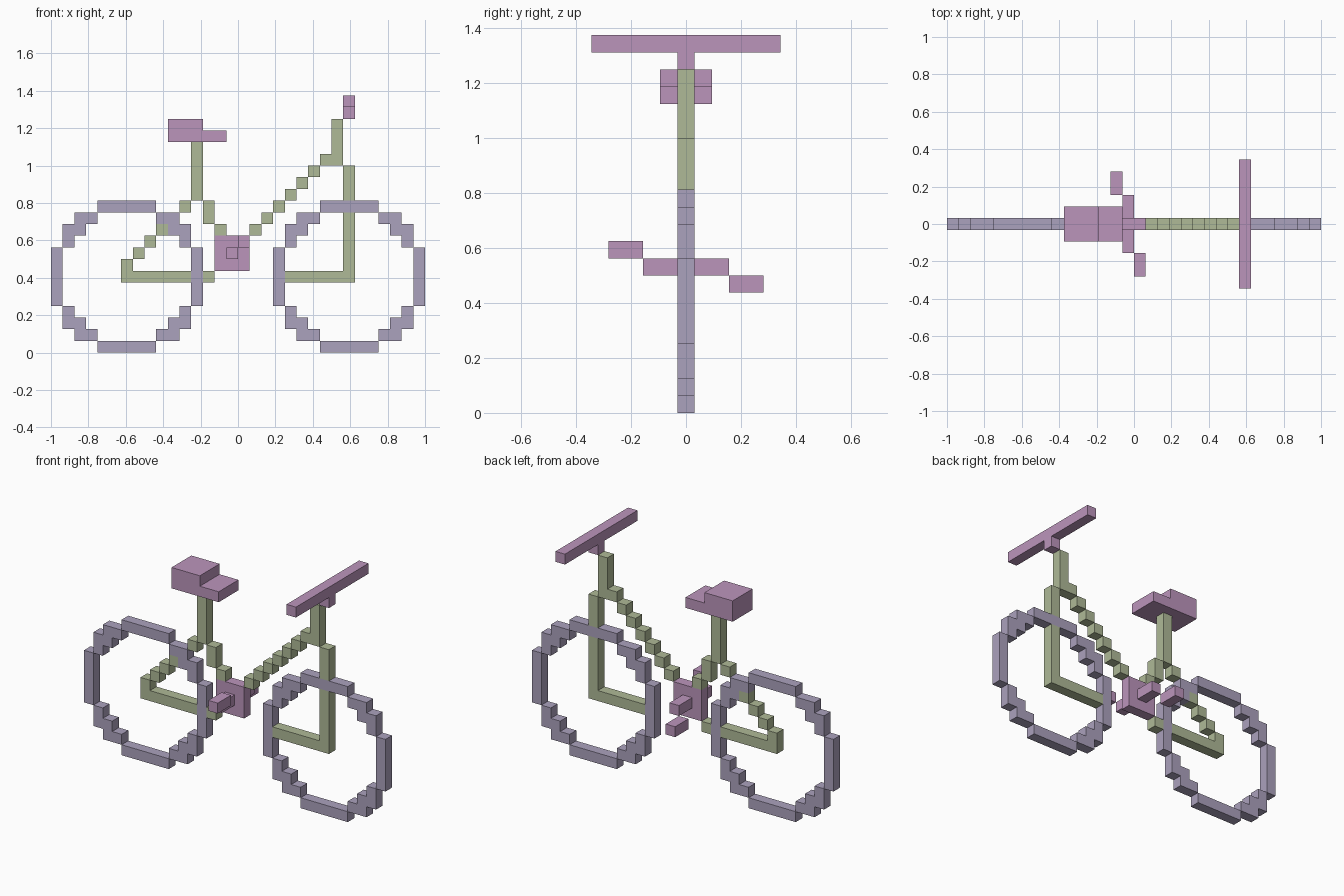
import bpy
import bmesh
from mathutils import Vector

cube = bpy.data.objects.get("Cube")
if cube:
    bpy.data.objects.remove(cube, do_unlink=True)

UNIT = 2 / 32  # edge of one block


def material(name, rgb):
    mat = bpy.data.materials.new(name)
    mat.use_nodes = True
    colour = (*rgb, 1)
    mat.diffuse_color = colour
    mat.node_tree.nodes["Principled BSDF"].inputs["Base Color"].default_value = colour
    return mat


lilac = material("lilac", (0.41, 0.36, 0.51))
sage = material("sage green", (0.43, 0.49, 0.31))
mauve = material("mauve pink", (0.50, 0.30, 0.50))


def block(x0, x1, z0, z1, y0=0, y1=0):
    """All grid cells in an inclusive range; y = 0 is the centre plane."""
    return {(x, y, z) for x in range(x0, x1 + 1)
            for y in range(y0, y1 + 1) for z in range(z0, z1 + 1)}


def stairs(x, z, count, step=1):
    """Diagonal run of single cells."""
    return {(x + i * step, 0, z + i) for i in range(count)}


def wheel(left):
    """Stepped ring: one quarter mirrored both ways."""
    size = 12
    quarter = (block(0, 0, 4, 6) | block(1, 1, 2, 3) | block(2, 2, 1, 2)
               | block(3, 3, 1, 1) | block(4, 6, 0, 0))
    ring = set()
    for x, y, z in quarter:
        for mx in (x, size - x):
            for mz in (z, size - z):
                ring.add((left + mx, y, mz))
    return ring


# Parts in order of priority: where two cross, the earlier one keeps the cell
parts = [
    ("rear_wheel", lilac, wheel(0)),
    ("front_wheel", lilac, wheel(19)),
    ("seat", mauve, block(10, 12, 18, 19, -1, 1) | block(13, 14, 18, 18, -1, 1)),
    ("handlebar", mauve, block(25, 25, 21, 21, -5, 5) | block(25, 25, 20, 20)),
    ("chainring", mauve, block(14, 16, 7, 9)),
    ("crank_axle", mauve, block(15, 15, 8, 8, -2, 2)),
    ("right_pedal", mauve, block(16, 16, 9, 9, -4, -3)),
    ("left_pedal", mauve, block(14, 14, 7, 7, 3, 4)),
    ("seat_tube", sage, block(12, 12, 13, 17) | block(13, 13, 11, 12)
     | block(14, 14, 10, 10)),
    ("seat_stay", sage, block(6, 6, 7, 7) | stairs(7, 8, 5)),
    ("chain_stay", sage, block(6, 13, 6, 6)),
    ("down_tube", sage, stairs(17, 10, 7) | block(24, 24, 16, 16)),
    ("head_tube", sage, block(24, 24, 17, 19)),
    ("front_fork", sage, block(25, 25, 6, 15) | block(20, 24, 6, 6)),
]

# Resolve overlaps so that every cell belongs to one part
occupied = set()
resolved = []
for name, mat, cells in parts:
    own = cells - occupied
    occupied |= own
    resolved.append((name, mat, own))


def build(name, mat, cells):
    """Mesh of the exposed cell sides, merged into large flat faces."""
    bm = bmesh.new()
    for cell in sorted(cells):
        centre = Vector((cell[0] - 15.5, cell[1], cell[2] + 0.5))
        for axis in range(3):
            for sign in (-1, 1):
                n = Vector((0, 0, 0))
                n[axis] = sign
                if tuple(int(c + d) for c, d in zip(cell, n)) in occupied:
                    continue
                u = Vector((0, 0, 0))
                u[(axis + 1) % 3] = 1
                v = n.cross(u)
                corners = (-u - v, u - v, u + v, v - u)
                bm.faces.new([bm.verts.new((centre + (n + c) / 2) * UNIT)
                              for c in corners])
    bmesh.ops.remove_doubles(bm, verts=bm.verts, dist=UNIT / 100)
    bmesh.ops.dissolve_limit(bm, angle_limit=0.01, verts=bm.verts, edges=bm.edges)
    mesh = bpy.data.meshes.new(name)
    bm.to_mesh(mesh)
    bm.free()
    mesh.materials.append(mat)
    bpy.context.collection.objects.link(bpy.data.objects.new(name, mesh))


for name, mat, cells in resolved:
    build(name, mat, cells)
